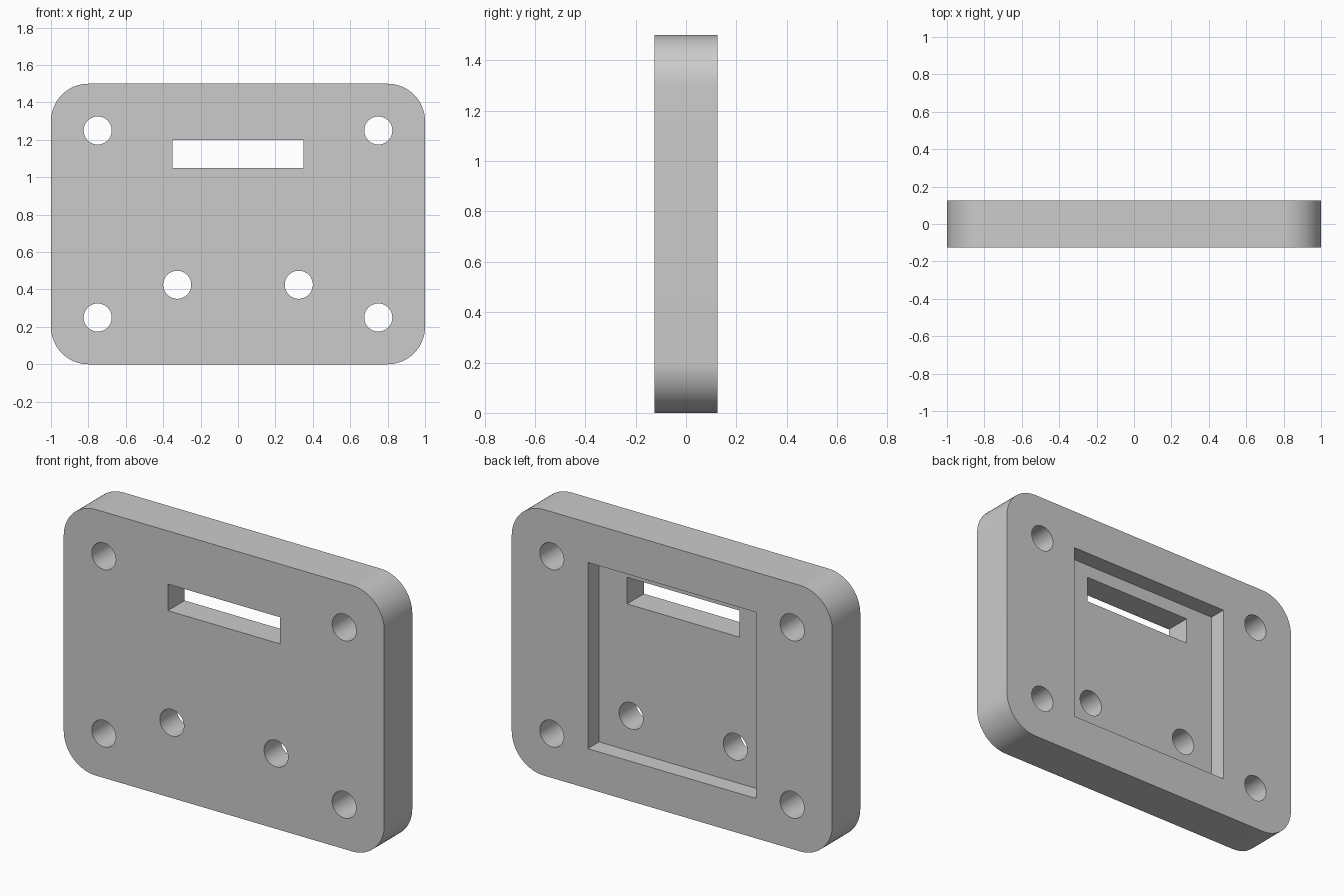
import bpy
import bmesh
import math

WIDTH, DEPTH, HEIGHT = 2.0, 0.25, 1.5
CORNER_RADIUS = 0.2
HOLE_RADIUS = 0.075
POCKET_DEPTH = 0.1

default = bpy.data.objects.get("Cube")
if default:
    bpy.data.objects.remove(default, do_unlink=True)

grey = bpy.data.materials.new("plain grey")
grey.use_nodes = True
colour = (0.6, 0.6, 0.6, 1.0)
grey.diffuse_color = colour
grey.node_tree.nodes["Principled BSDF"].inputs["Base Color"].default_value = colour


def box(name, size, centre):
    bpy.ops.mesh.primitive_cube_add(size=1, location=centre)
    obj = bpy.context.object
    obj.name = name
    obj.scale = size
    bpy.ops.object.transform_apply(location=False, rotation=False, scale=True)
    obj.data.materials.append(grey)
    return obj


def drill(name, x, z):
    bpy.ops.mesh.primitive_cylinder_add(vertices=64, radius=HOLE_RADIUS, depth=1,
                                        location=(x, 0, z),
                                        rotation=(math.pi / 2, 0, 0))
    obj = bpy.context.object
    obj.name = name
    obj.data.materials.append(grey)
    return obj


# Plate with its four upright-face corners rounded
plate = box("mounting_plate", (WIDTH, DEPTH, HEIGHT), (0, 0, HEIGHT / 2))
bm = bmesh.new()
bm.from_mesh(plate.data)
corners = [e for e in bm.edges
           if abs(e.verts[0].co.y - e.verts[1].co.y) > DEPTH / 2]
bmesh.ops.bevel(bm, geom=corners, offset=CORNER_RADIUS, segments=16,
                profile=0.5, affect='EDGES')
bm.to_mesh(plate.data)
bm.free()

# Square pocket in the back, open beyond the rear face
back = DEPTH / 2
cutters = [box("pocket_cutter", (1.05, 2 * POCKET_DEPTH, 1.05), (0, back, HEIGHT / 2)),
           box("slot_cutter", (0.7, 1, 0.15), (0, 0, 1.125))]

# Corner screw holes and the lower pair inside the pocket
for side in (-1, 1):
    for z in (0.25, 1.25):
        cutters.append(drill("corner_hole_cutter", side * 0.75, z))
    cutters.append(drill("inner_hole_cutter", side * 0.325, 0.425))

# Cut everything out of the plate
bpy.ops.object.select_all(action='DESELECT')
plate.select_set(True)
bpy.context.view_layer.objects.active = plate
for cutter in cutters:
    cutter.hide_render = True
    mod = plate.modifiers.new(cutter.name, 'BOOLEAN')
    mod.operation = 'DIFFERENCE'
    mod.solver = 'EXACT'
    mod.object = cutter
    bpy.ops.object.modifier_apply(modifier=mod.name)
for cutter in cutters:
    bpy.data.objects.remove(cutter, do_unlink=True)

bpy.ops.object.shade_smooth_by_angle(angle=math.radians(30))
